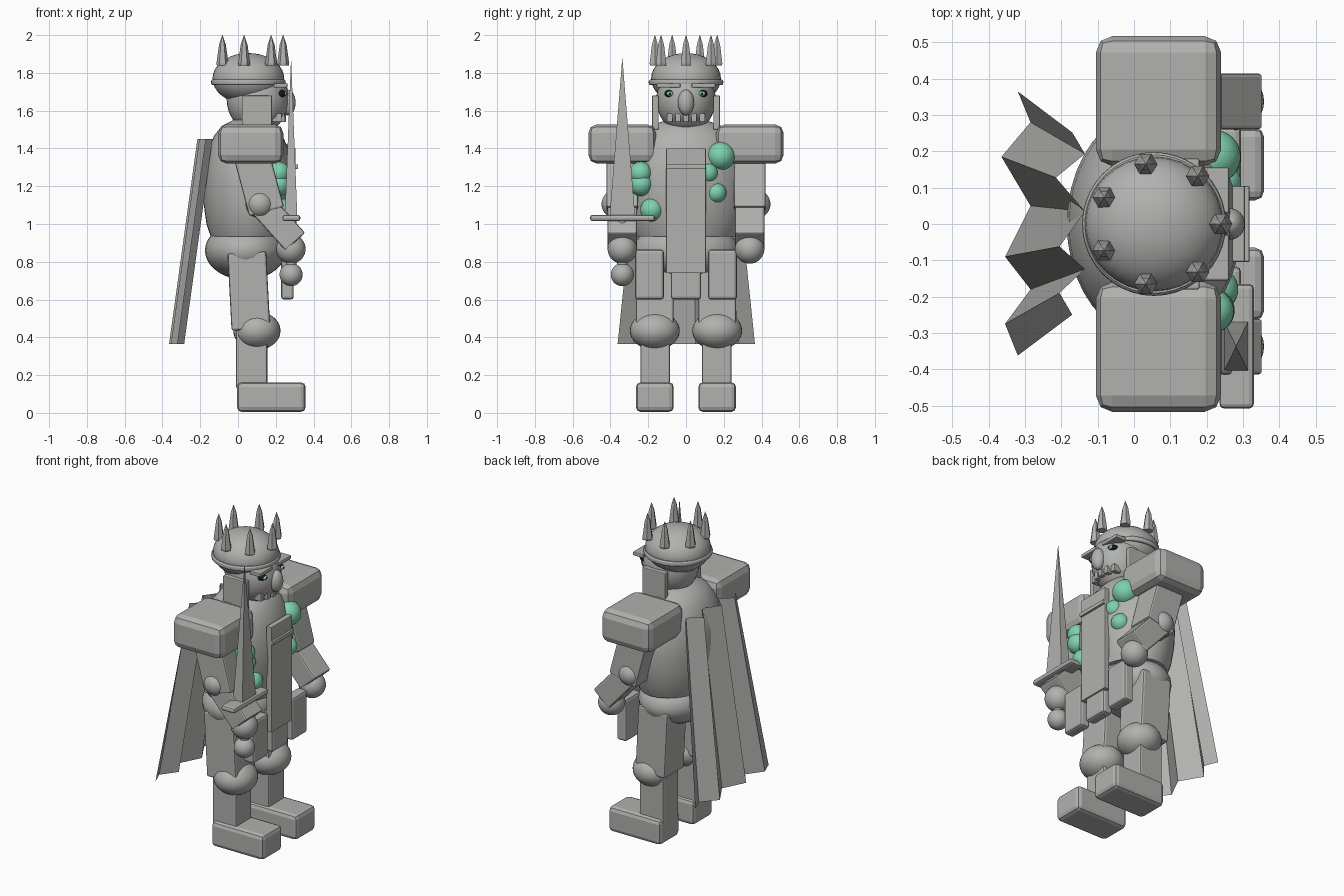
import bpy, bmesh, math
from mathutils import Matrix, Vector

if "Cube" in bpy.data.objects:
    bpy.data.objects.remove(bpy.data.objects["Cube"])


def material(name, rgb):
    m = bpy.data.materials.new(name)
    m.diffuse_color = (*rgb, 1)
    m.use_nodes = True
    m.node_tree.nodes["Principled BSDF"].inputs["Base Color"].default_value = m.diffuse_color
    return m


GREY = material("stone grey", (0.44, 0.44, 0.43))
TEAL = material("teal", (0.21, 0.64, 0.43))
BLACK = material("black", (0.01, 0.01, 0.01))


def finish(name, bm, mat=GREY, bevel=0, segs=2, smooth=True):
    bmesh.ops.recalc_face_normals(bm, faces=bm.faces)
    me = bpy.data.meshes.new(name)
    bm.to_mesh(me)
    bm.free()
    ob = bpy.data.objects.new(name, me)
    bpy.context.collection.objects.link(ob)
    me.materials.append(mat)
    if bevel:
        mod = ob.modifiers.new("bevel", 'BEVEL')
        mod.width, mod.segments = bevel, segs
    if smooth:
        bpy.ops.object.select_all(action='DESELECT')
        bpy.context.view_layer.objects.active = ob
        ob.select_set(True)
        bpy.ops.object.shade_smooth_by_angle(angle=math.radians(30))
    return ob


def box(name, lo, hi, bevel=0.012, tilt=0, mat=GREY, segs=2):
    """Box between two corners, tilted about its centre around the y axis."""
    lo, hi = Vector(lo), Vector(hi)
    bm = bmesh.new()
    m = (Matrix.Translation((lo + hi) / 2) @ Matrix.Rotation(math.radians(tilt), 4, 'Y')
         @ Matrix.Diagonal((*(hi - lo), 1)))
    bmesh.ops.create_cube(bm, size=1, matrix=m)
    return finish(name, bm, mat, bevel, segs, smooth=False)


def ball(name, c, r, mat=GREY):
    r = (r, r, r) if isinstance(r, (int, float)) else r
    bm = bmesh.new()
    bmesh.ops.create_uvsphere(bm, u_segments=32, v_segments=18, radius=1,
                              matrix=Matrix.Translation(c) @ Matrix.Diagonal((*r, 1)))
    return finish(name, bm, mat)


def lathe(name, profile, c=(0, 0, 0), stretch=1, n=40, mat=GREY, closed=False, smooth=True):
    """Spin (radius, z) points around z, stretched along y."""
    bm = bmesh.new()
    rings = [[bm.verts.new((c[0] + r * math.cos(2 * math.pi * i / n),
                            c[1] + r * stretch * math.sin(2 * math.pi * i / n),
                            c[2] + z)) for i in range(n)] for r, z in profile]
    pairs = list(zip(rings, rings[1:]))
    if closed:
        pairs.append((rings[-1], rings[0]))
    else:
        bm.faces.new(rings[0])
        bm.faces.new(rings[-1])
    for a, b in pairs:
        for i in range(n):
            j = (i + 1) % n
            bm.faces.new((a[i], a[j], b[j], b[i]))
    return finish(name, bm, mat, smooth=smooth)


# Torso and pelvis
lathe("torso", [(0.2, 0.935), (0.222, 1.0), (0.236, 1.1), (0.24, 1.2), (0.234, 1.3),
                (0.21, 1.4), (0.18, 1.47), (0.14, 1.52), (0.07, 1.555)],
      c=(0.055, 0, 0), stretch=1.33)
ball("pelvis", (0.04, 0, 0.86), (0.215, 0.28, 0.155))

# Head
ball("face", (0.105, 0, 1.66), (0.165, 0.157, 0.18))
ball("skull_cap", (0.055, 0, 1.77), (0.19, 0.185, 0.135))
ball("nose", (0.265, 0, 1.643), (0.04, 0.043, 0.068))
for i in range(5):
    y = (i - 2) * 0.043
    box("tooth", (0.21 - 0.4 * y * abs(y) / 0.1 * (1 if y > 0 else -1), y - 0.015, 1.54),
        (0.253 - 3 * y * y, y + 0.015, 1.585), 0.004)

# Crown band and spikes
band = [(0.187 + 0.011 * math.cos(a), 1.75 + 0.016 * math.sin(a))
        for a in (k * math.pi / 5 for k in range(10))]
lathe("crown_band", band, c=(0.055, 0, 0), closed=True)
for k in range(7):
    a = 2 * math.pi * k / 7
    lathe("crown_spike", [(0.03, 1.84), (0.032, 1.85), (0.018, 1.95), (0.001, 2.0)],
          c=(0.07 + 0.169 * math.cos(a), 0.169 * math.sin(a), 0), n=6, smooth=False)

# Parts repeated on both sides
for s, side in ((-1, "right"), (1, "left")):
    def sbox(name, x, y, z, *args, **kw):
        ya, yb = sorted((s * y[0], s * y[1]))
        return box(f"{side}_{name}", (x[0], ya, z[0]), (x[1], yb, z[1]), *args, **kw)

    def sball(name, x, y, z, r, mat=GREY):
        return ball(f"{side}_{name}", (x, s * y, z), r, mat)

    # Face details
    sbox("cheek_guard", (0.02, 0.18), (0.145, 0.18), (1.5, 1.68), 0.005)
    sbox("brow", (0.19, 0.262), (0.03, 0.155), (1.722, 1.745), 0.005)
    sball("eye", 0.226, 0.085, 1.69, (0.027, 0.029, 0.02), BLACK)
    sball("iris", 0.243, 0.085, 1.69, (0.016, 0.018, 0.012), TEAL)
    sball("pupil", 0.254, 0.085, 1.69, (0.007, 0.007, 0.007), BLACK)

    # Arms
    sbox("pauldron", (-0.105, 0.24), (0.16, 0.517), (1.32, 1.527), 0.045)
    sbox("upper_arm", (0.01, 0.2), (0.255, 0.42), (1.06, 1.42), 0.01, tilt=-15)
    sball("elbow", 0.115, 0.372, 1.105, 0.075)
    sbox("forearm", (0.14, 0.28), (0.26, 0.415), (0.87, 1.15), 0.01, tilt=-42)
    sball("hand", 0.28, 0.337, 0.868, 0.078)

    # Legs
    sbox("thigh", (-0.045, 0.16), (0.065, 0.265), (0.44, 0.85), 0.012, tilt=-3)
    sball("knee", 0.1, 0.165, 0.435, (0.125, 0.132, 0.102))
    sbox("shin", (-0.01, 0.155), (0.085, 0.24), (0.13, 0.47), 0.01)
    sbox("foot", (-0.005, 0.358), (0.065, 0.265), (0.005, 0.162), 0.025)
    sbox("tasset", (0.228, 0.295), (0.117, 0.27), (0.6, 0.865), 0.015)

# Tabard
box("middle_tasset", (0.228, -0.08, 0.6), (0.295, 0.08, 0.86), 0.015)
box("tabard", (0.27, -0.105, 0.74), (0.305, 0.105, 1.4), 0.004)
box("tabard_clasp", (0.29, -0.105, 1.29), (0.318, 0.105, 1.315), 0.004)

# Growths on the chest
for x, y, z, r in ((0.22, 0.185, 1.36, 0.074), (0.24, 0.115, 1.27, 0.055),
                   (0.235, 0.16, 1.165, 0.054), (0.215, -0.24, 1.27, 0.06),
                   (0.215, -0.238, 1.21, 0.062), (0.225, -0.18, 1.075, 0.062)):
    ball("chest_growth", (x, y, z), r, TEAL)

# Sword
SX, SY = 0.281, -0.337
ball("sword_pommel", (SX, SY, 0.732), 0.061)
lathe("sword_grip", [(0.028, 0.73), (0.028, 1.03)], c=(SX, SY, 0), n=16)
box("sword_guard", (0.235, -0.508, 1.015), (0.33, -0.165, 1.048), 0.013)
bm = bmesh.new()
bmesh.ops.create_cone(bm, cap_ends=True, segments=4, radius1=0.7071, radius2=0.002, depth=1,
                      matrix=Matrix.Translation((SX, SY, 1.46)) @ Matrix.Diagonal((0.066, 0.135, 0.84, 1))
                      @ Matrix.Rotation(math.pi / 4, 4, 'Z'))
finish("sword_blade", bm, smooth=False)

# Cape: pleated sheet, (x, y) of the hem gathered toward the shoulders
hem = [(-0.32, 0.365), (-0.285, 0.28), (-0.365, 0.185), (-0.285, 0.05),
       (-0.355, -0.09), (-0.285, -0.18), (-0.355, -0.275), (-0.32, -0.362)]
bm = bmesh.new()
low = [bm.verts.new((x, y, 0.365)) for x, y in hem]
top = [bm.verts.new((x + 0.15, y * 0.69, 1.45)) for x, y in hem]
for i in range(len(hem) - 1):
    bm.faces.new((low[i], low[i + 1], top[i + 1], top[i]))
finish("cape", bm, smooth=False)
